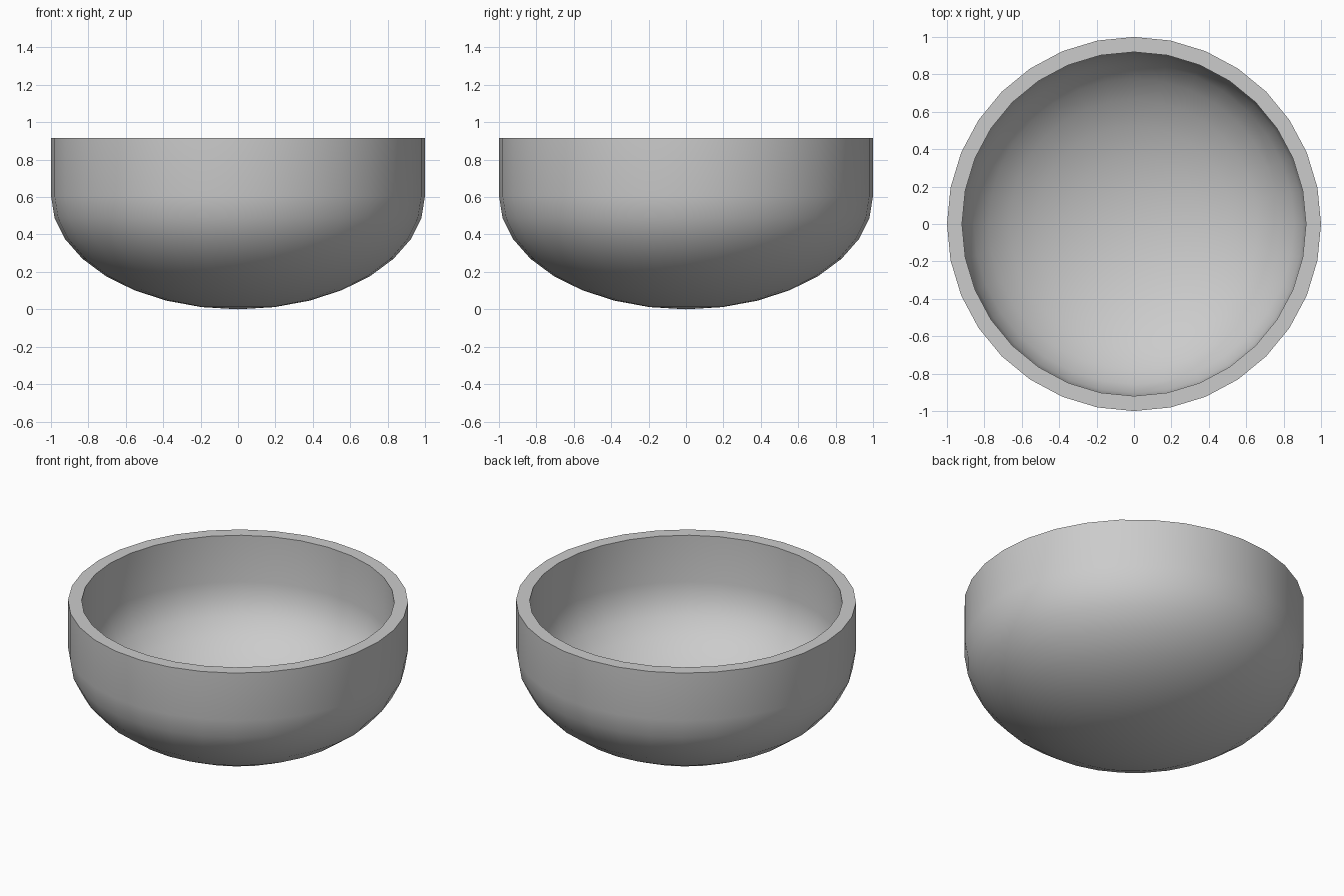
import bpy
import bmesh
from math import sin, cos, pi

if "Cube" in bpy.data.objects:
    bpy.data.objects.remove(bpy.data.objects["Cube"])

SIDES, RINGS = 32, 8
BELLY, TOP, WALL = 0.607, 0.915, 0.08

# Outer shell profile: squashed quarter circle, then a straight wall
profile = [(sin(i * pi / 2 / RINGS), BELLY * (1 - cos(i * pi / 2 / RINGS)))
           for i in range(RINGS + 1)]
profile.append((1.0, TOP))

bm = bmesh.new()
verts = [bm.verts.new((r, 0, z)) for r, z in profile]
edges = [bm.edges.new(pair) for pair in zip(verts, verts[1:])]
bmesh.ops.spin(bm, geom=verts + edges, cent=(0, 0, 0), axis=(0, 0, 1),
               angle=2 * pi, steps=SIDES, use_duplicate=False)
bmesh.ops.remove_doubles(bm, verts=bm.verts, dist=0.0005)
bmesh.ops.recalc_face_normals(bm, faces=bm.faces)

# Make sure the shell faces outward (its lowest faces point down)
lowest = min(bm.faces, key=lambda f: f.calc_center_median().z)
if lowest.normal.z > 0:
    bmesh.ops.reverse_faces(bm, faces=bm.faces)

mesh = bpy.data.meshes.new("bowl")
bm.to_mesh(mesh)
bm.free()
bowl = bpy.data.objects.new("bowl", mesh)
bpy.context.collection.objects.link(bowl)
bpy.context.view_layer.objects.active = bowl
bowl.select_set(True)

# Wall thickness grows inward, leaving a flat rim
solid = bowl.modifiers.new("wall", 'SOLIDIFY')
solid.thickness = WALL
solid.offset = -1
solid.use_even_offset = True
bpy.ops.object.modifier_apply(modifier=solid.name)
bpy.ops.object.shade_smooth_by_angle(angle=0.6)
